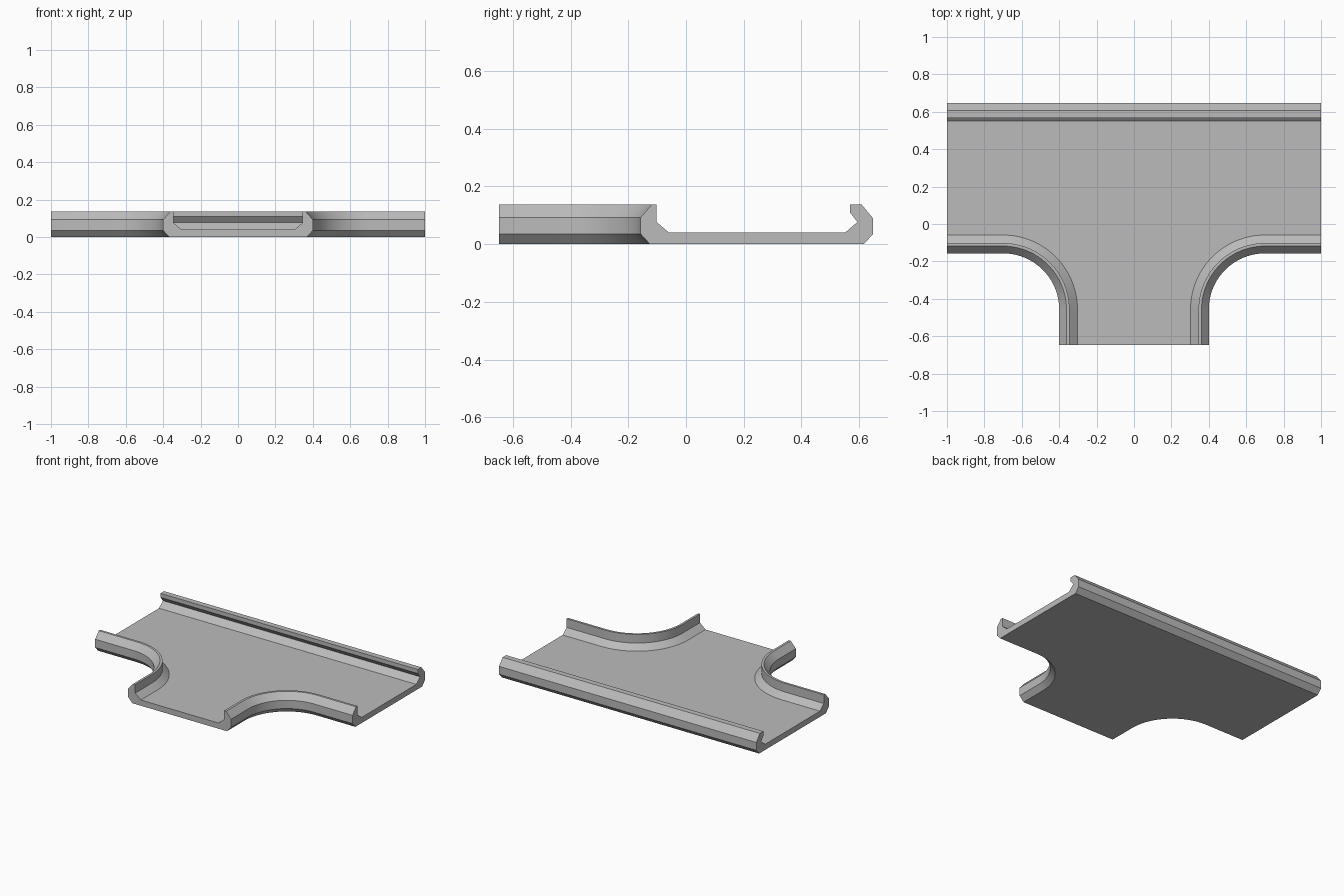
import bpy, bmesh, math
from mathutils import Vector

cube = bpy.data.objects.get("Cube")
if cube:
    bpy.data.objects.remove(cube, do_unlink=True)

grey = bpy.data.materials.new("plain grey")
grey.use_nodes = True
colour = (0.5, 0.5, 0.5, 1)
grey.diffuse_color = colour
grey.node_tree.nodes["Principled BSDF"].inputs["Base Color"].default_value = colour

END_X, FRONT_Y, BACK_Y = 1.0, -0.648, 0.648
BEND = Vector((0.7, -0.457))    # centre of the right-hand bend
RADIUS = 0.3
STEPS = 24

# Rail sections: (distance inward from the outer edge, height), underside to floor
SIDE_RAIL = [(0.032, 0), (0, 0.035), (0, 0.093), (0.039, 0.138),
             (0.055, 0.138), (0.055, 0.077), (0.098, 0.04)]
BACK_RAIL = [(0.032, 0), (0, 0.035), (0, 0.09), (0.04, 0.138), (0.08, 0.138),
             (0.08, 0.11), (0.054, 0.077), (0.097, 0.04)]

bm = bmesh.new()


def sweep(section, stations):
    """Sweep a section along stations of (outer point, inward direction)."""
    rows = [[bm.verts.new((*(p + n * d), z)) for d, z in section] for p, n in stations]
    for a, b in zip(rows, rows[1:]):
        for i in range(len(section) - 1):
            bm.faces.new((a[i], a[i + 1], b[i + 1], b[i]))
    return rows


def bend_path(side):
    """Outer edge from the side opening, round the bend, to the front opening."""
    def flip(v):
        return Vector((v.x * side, v.y))
    path = [(Vector((END_X, BEND.y + RADIUS)), Vector((0, 1)))]
    for i in range(STEPS + 1):
        a = math.pi / 2 * (1 + i / STEPS)
        n = Vector((math.cos(a), math.sin(a)))
        path.append((BEND + n * RADIUS, n))
    path.append((Vector((BEND.x - RADIUS, FRONT_Y)), Vector((-1, 0))))
    return [(flip(p), flip(n)) for p, n in path]


# Curved side rails and the straight hooked back rail
left = sweep(SIDE_RAIL, bend_path(1))
right = sweep(SIDE_RAIL, bend_path(-1))
back = sweep(BACK_RAIL, [(Vector((x, BACK_Y)), Vector((0, -1))) for x in (-END_X, END_X)])

# Floor top (section end) and underside (section start)
for k in (0, -1):
    bm.faces.new([r[k] for r in left] + [r[k] for r in reversed(right)] + [r[k] for r in back])

# Cut ends of the three openings
for a, b in ((left[0], back[1]), (right[0], back[0]), (left[-1], right[-1])):
    bm.faces.new(a + b[::-1])

bmesh.ops.recalc_face_normals(bm, faces=bm.faces)
mesh = bpy.data.meshes.new("tee_channel")
bm.to_mesh(mesh)
bm.free()
mesh.materials.append(grey)
tray = bpy.data.objects.new("tee_channel", mesh)
bpy.context.collection.objects.link(tray)

# Smooth bends, crisp folds
bpy.ops.object.select_all(action="DESELECT")
tray.select_set(True)
bpy.context.view_layer.objects.active = tray
bpy.ops.object.shade_smooth_by_angle(angle=math.radians(25))
